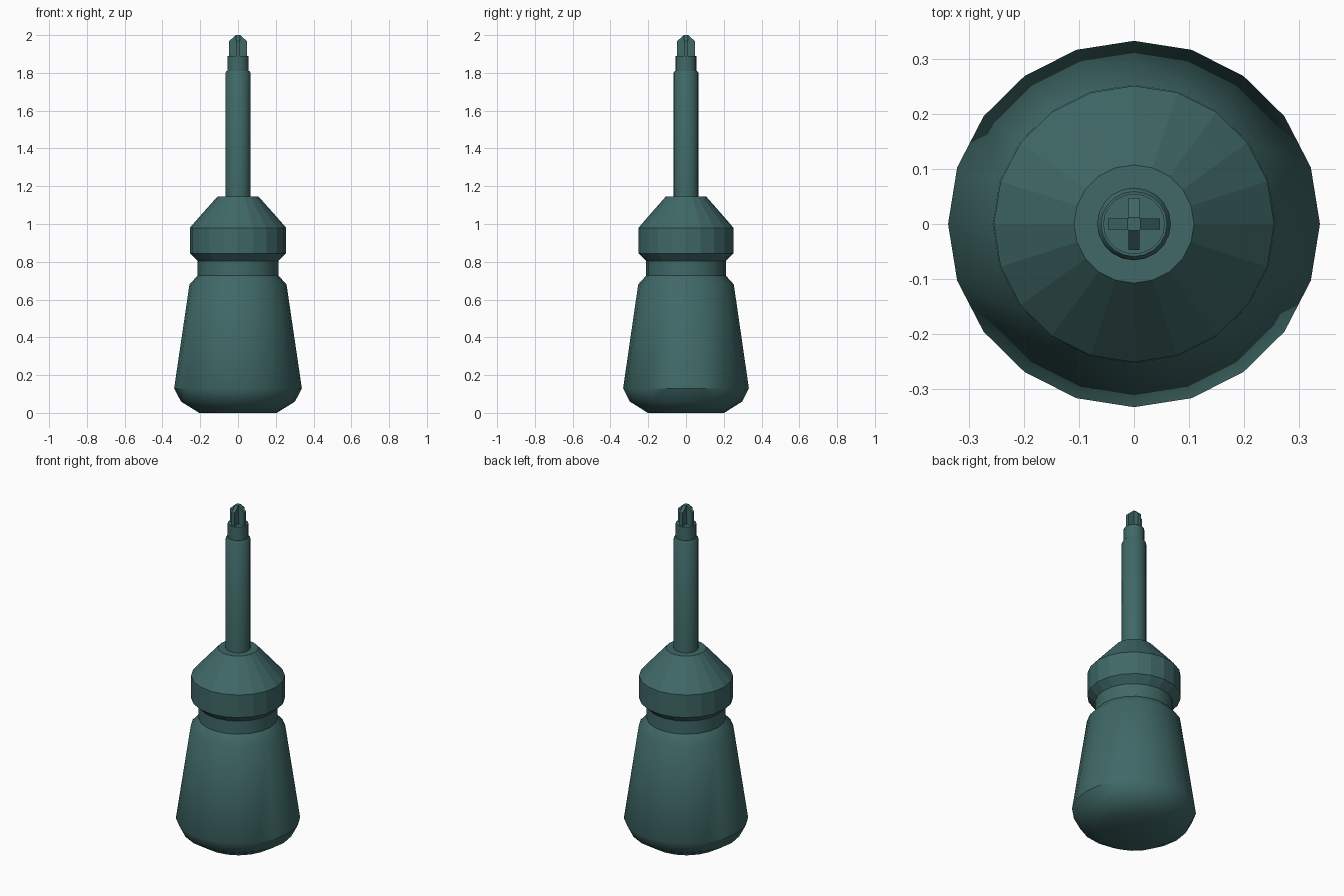
import bpy, bmesh, math

if "Cube" in bpy.data.objects:
    bpy.data.objects.remove(bpy.data.objects["Cube"])

SIDES = 20
Y_SCALE = 0.985   # very slightly oval in plan

mat = bpy.data.materials.new("dark_teal")
mat.diffuse_color = (0.05, 0.14, 0.135, 1)
mat.use_nodes = True
mat.node_tree.nodes["Principled BSDF"].inputs["Base Color"].default_value = mat.diffuse_color


def finish(name, bm, smooth):
    bmesh.ops.recalc_face_normals(bm, faces=bm.faces[:])
    mesh = bpy.data.meshes.new(name)
    bm.to_mesh(mesh)
    bm.free()
    mesh.materials.append(mat)
    obj = bpy.data.objects.new(name, mesh)
    bpy.context.collection.objects.link(obj)
    if smooth:
        bpy.ops.object.select_all(action='DESELECT')
        obj.select_set(True)
        bpy.context.view_layer.objects.active = obj
        bpy.ops.object.shade_smooth_by_angle(angle=math.radians(35))
    return obj


def lathe(name, profile, smooth=True):
    """Closed turned solid from (radius, height) pairs."""
    bm = bmesh.new()
    rings = []
    for r, z in profile:
        rings.append([bm.verts.new((r * math.cos(2 * math.pi * i / SIDES),
                                    r * math.sin(2 * math.pi * i / SIDES) * Y_SCALE, z))
                      for i in range(SIDES)])
    for a, b in zip(rings, rings[1:]):
        for i in range(SIDES):
            j = (i + 1) % SIDES
            bm.faces.new((a[i], a[j], b[j], b[i]))
    bm.faces.new(rings[0])
    bm.faces.new(rings[-1])
    return finish(name, bm, smooth)


# Handle grip with recessed neck
lathe("handle", [(0.205, 0), (0.302, 0.06), (0.338, 0.13), (0.257, 0.68),
                 (0.214, 0.727), (0.214, 0.805)])

# Faceted collar at the top of the handle
lathe("collar", [(0.214, 0.805), (0.255, 0.845), (0.255, 0.98),
                 (0.2, 1.043), (0.109, 1.145)], smooth=False)

# Steel shaft and its stepped end
lathe("shaft", [(0.067, 1.14), (0.067, 1.80), (0.06, 1.81)])
lathe("shaft_step", [(0.056, 1.805), (0.056, 1.89)])

# Cross-shaped driver tip: two tapered blades at right angles
blade = [(-0.047, 1.885), (0.047, 1.885), (0.047, 1.968),
         (0.012, 2.0), (-0.012, 2.0), (-0.047, 1.968)]
for name, turn in (("tip_blade_x", 0), ("tip_blade_y", math.pi / 2)):
    bm = bmesh.new()
    face = bm.faces.new([bm.verts.new((x, -0.01, z)) for x, z in blade])
    ext = bmesh.ops.extrude_face_region(bm, geom=[face])
    new = [v for v in ext["geom"] if isinstance(v, bmesh.types.BMVert)]
    bmesh.ops.translate(bm, verts=new, vec=(0, 0.02, 0))
    finish(name, bm, False).rotation_euler.z = turn
